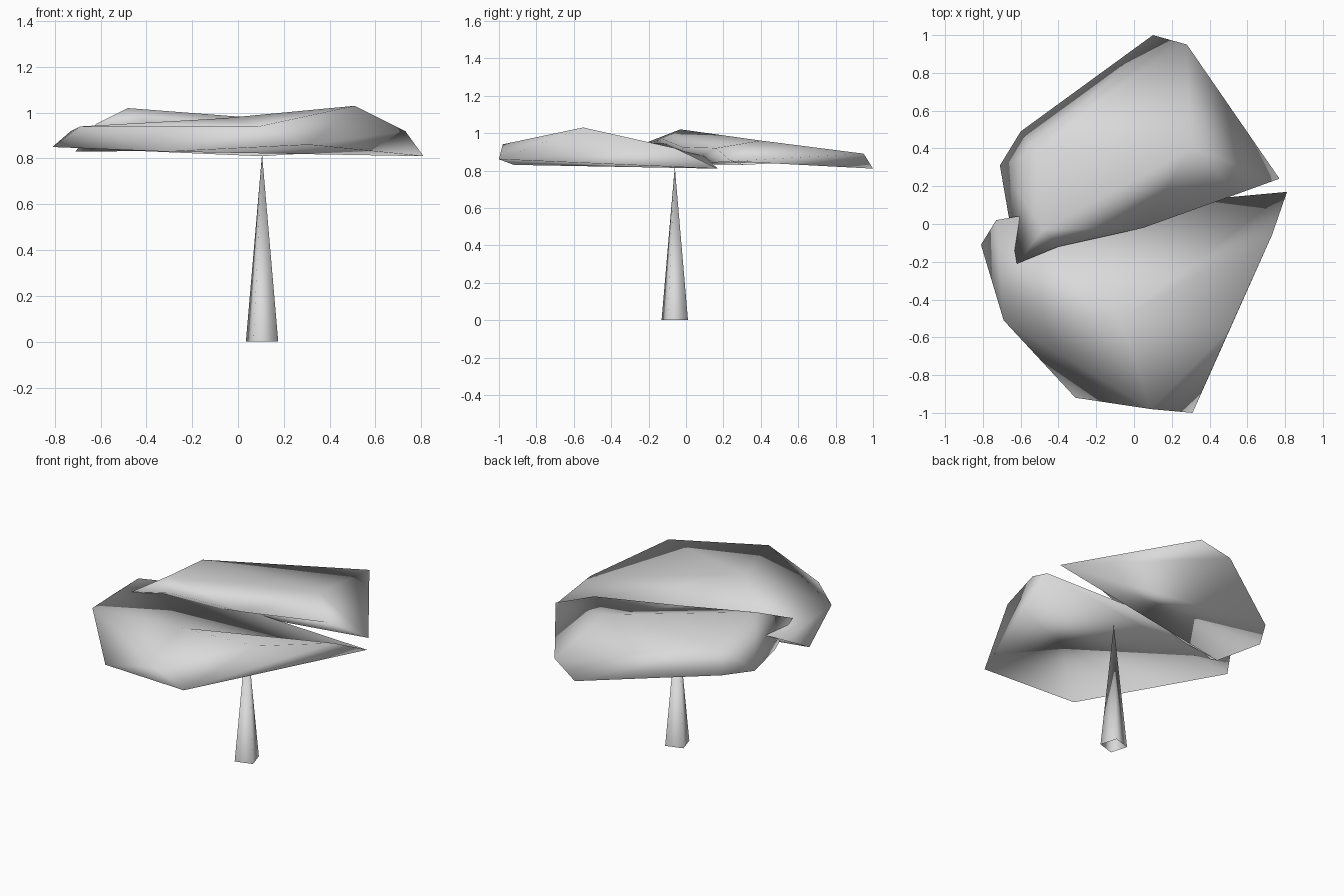
import bpy
import bmesh
import math
from mathutils import Matrix, Vector

default_cube = bpy.data.objects.get("Cube")
if default_cube:
    bpy.data.objects.remove(default_cube, do_unlink=True)

# One plain grey for the whole model
grey = bpy.data.materials.new("plain grey")
grey.use_nodes = True
grey.diffuse_color = (0.7, 0.7, 0.7, 1)
grey.node_tree.nodes["Principled BSDF"].inputs["Base Color"].default_value = grey.diffuse_color


def add_object(name, bm):
    """Turn a bmesh into a fully smooth grey object."""
    for face in bm.faces:
        face.smooth = True
    mesh = bpy.data.meshes.new(name)
    bm.to_mesh(mesh)
    bm.free()
    mesh.materials.append(grey)
    obj = bpy.data.objects.new(name, mesh)
    bpy.context.scene.collection.objects.link(obj)


def canopy_half(name, corners, triangles):
    """Closed, softly shaded slab: named corners joined by three-letter triangles."""
    bm = bmesh.new()
    verts = {key: bm.verts.new(co) for key, co in corners.items()}
    for triangle in triangles.split():
        bm.faces.new([verts[key] for key in triangle])
    bmesh.ops.recalc_face_normals(bm, faces=bm.faces[:])
    add_object(name, bm)


# Front half: ridge from g to c, low rim through a, d, f, h
front_top = "ajm abm bcm cem egm gij gjm"
front_sides = "cde def efg fgh ghi hij ahj abd bcd"
front_base = "adf afh"
canopy_half("front_canopy", {
    "a": (.81, .17, .81), "b": (.73, -.06, .92), "c": (.51, -.55, 1.03),
    "d": (.31, -1, .86), "e": (.09, -.98, .94), "f": (-.31, -.92, .83),
    "g": (-.69, -.51, .94), "h": (-.81, -.11, .85), "i": (-.73, .02, .92),
    "j": (-.62, .04, .93), "m": (-.07, -.5, .975),
}, " ".join((front_top, front_sides, front_base)))

# Back half: highest at q, low rim through a, c, d, e, s
back_top = "abr ari irh hrq qhg gfq feq epq edp dcp cbp brp prq"
back_sides = "abc efs gfs hgs ihs ais"
back_base = "acd ade aes"
canopy_half("back_canopy", {
    "a": (.77, .24, .85), "b": (.28, .95, .89), "c": (.1, 1, .81),
    "d": (-.6, .49, .84), "e": (-.71, .31, .83), "f": (-.62, -.21, .95),
    "g": (-.4, -.12, .965), "h": (.05, -.02, .925), "i": (.55, .16, .92),
    "p": (-.52, .38, .96), "q": (-.48, -.03, 1.02), "r": (.3, .4, .96),
    "s": (-.64, 0, .83),
}, " ".join((back_top, back_sides, back_base)))

# Trunk: slim four-sided spike, open below and turned a little
height = 0.82
trunk = bmesh.new()
bmesh.ops.create_cone(
    trunk, cap_ends=False, segments=4, radius1=0.08, radius2=0, depth=height,
    matrix=Matrix.Translation(Vector((0.105, -0.06, height / 2)))
    @ Matrix.Rotation(math.radians(62), 4, "Z"))
bmesh.ops.remove_doubles(trunk, verts=trunk.verts[:], dist=0.001)
bmesh.ops.recalc_face_normals(trunk, faces=trunk.faces[:])
add_object("trunk", trunk)
